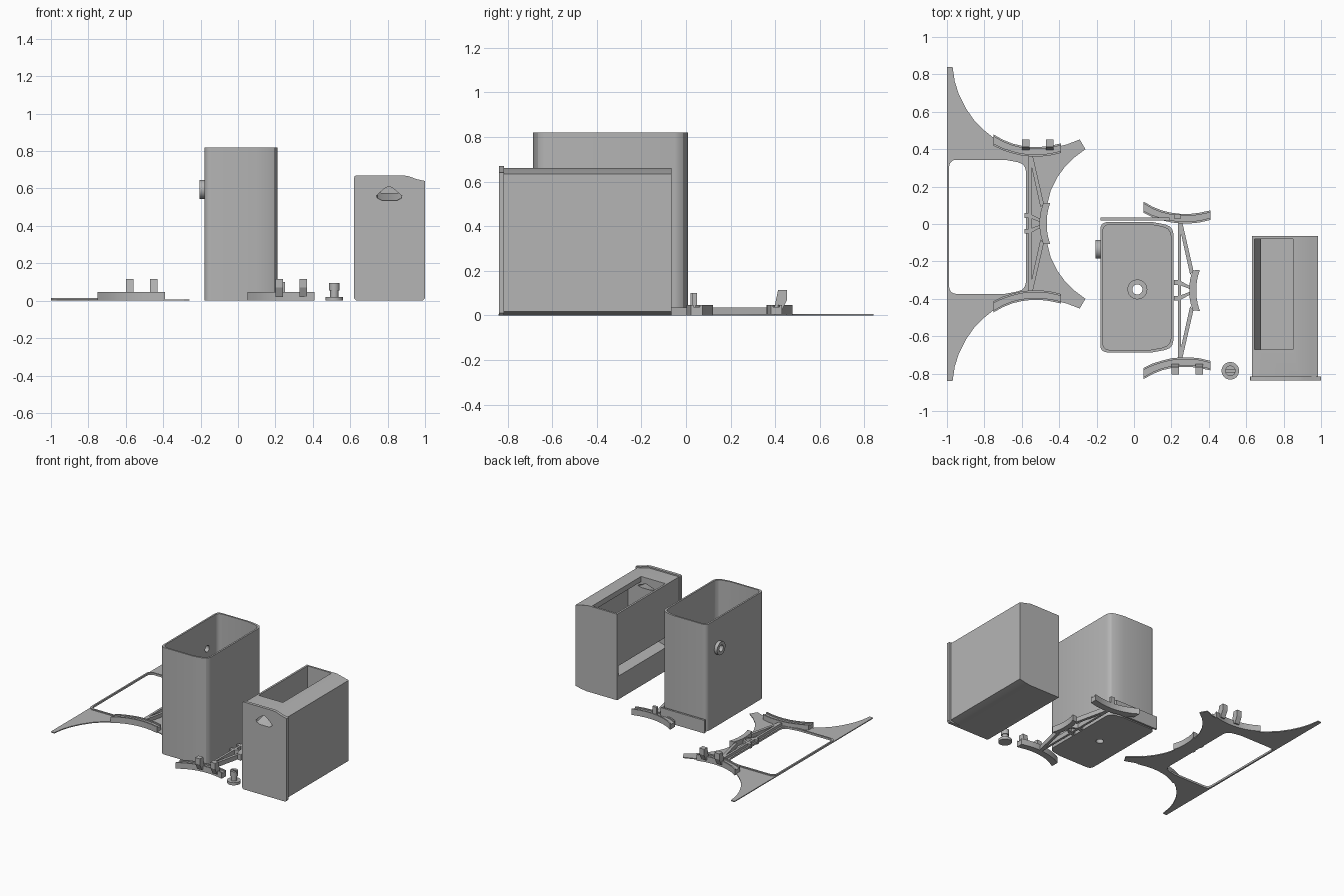
import bpy, bmesh, math

if "Cube" in bpy.data.objects:
    bpy.data.objects.remove(bpy.data.objects["Cube"])

grey = bpy.data.materials.new("plain_grey")
grey.diffuse_color = (0.46, 0.46, 0.46, 1)
grey.use_nodes = True
grey.node_tree.nodes["Principled BSDF"].inputs["Base Color"].default_value = grey.diffuse_color


def prism(name, pts, lo, hi, axis="z", far=None):
    """Extrude a 2D outline from lo to hi; far may reshape the second end."""
    place = {"z": lambda a, b, c: (a, b, c),
             "y": lambda a, b, c: (a, c, b),
             "x": lambda a, b, c: (c, a, b)}[axis]
    bm = bmesh.new()
    a = [bm.verts.new(place(p[0], p[1], lo)) for p in pts]
    b = [bm.verts.new(place(p[0], p[1], hi)) for p in (far or pts)]
    n = len(pts)
    bm.faces.new(a)
    bm.faces.new(b)
    for i in range(n):
        j = (i + 1) % n
        bm.faces.new((a[i], a[j], b[j], b[i]))
    bmesh.ops.recalc_face_normals(bm, faces=bm.faces)
    me = bpy.data.meshes.new(name)
    bm.to_mesh(me)
    bm.free()
    me.materials.append(grey)
    ob = bpy.data.objects.new(name, me)
    bpy.context.collection.objects.link(ob)
    return ob


def box(name, x0, x1, y0, y1, z0, z1):
    return prism(name, [(x0, y0), (x1, y0), (x1, y1), (x0, y1)], z0, z1)


def circle(u, v, r, n=32):
    return [(u + r * math.cos(2 * math.pi * i / n), v + r * math.sin(2 * math.pi * i / n)) for i in range(n)]


def cut(ob, *cutters):
    for c in cutters:
        m = ob.modifiers.new("cut", "BOOLEAN")
        m.operation, m.object, m.solver = "DIFFERENCE", c, "EXACT"
        bpy.context.view_layer.objects.active = ob
        bpy.ops.object.modifier_apply(modifier=m.name)


def discard(*obs):
    for o in obs:
        bpy.data.objects.remove(o)


def bin_outline(g=0.0, dx=0.0, dy=0.0):
    """Rounded on the left, softly tapered on the right; g grows it outward."""
    x0, x1, h, r = -0.18 - g, 0.21 + g, 0.348 + g, 0.035
    half = [(x0 + r - r * math.sin(t), h - r + r * math.cos(t))
            for t in [math.pi / 2 * (1 - i / 5) for i in range(6)]]
    half += [(x1 - 0.11, h), (x1 - 0.045, h - 0.012), (x1 - 0.018, h - 0.023),
             (x1 - 0.005, h - 0.04), (x1, h - 0.06)]
    full = half + [(x, -y) for x, y in reversed(half)]
    return [(x + dx, y - 0.338 + dy) for x, y in full]


# Open bin with drain hole and side boss
tall_bin = prism("tall_bin", bin_outline(), 0, 0.82)
cavity = prism("cavity", bin_outline(-0.013), 0.015, 0.9)
drain = prism("drain", circle(0.018, -0.35, 0.027), -0.1, 0.2)
port = prism("port", circle(-0.135, 0.595, 0.025), -0.3, -0.1, "x")
cut(tall_bin, cavity, drain, port)
drain_collar = prism("drain_collar", circle(0.018, -0.35, 0.053), 0.014, 0.035)
cut(drain_collar, drain)
side_boss = prism("side_boss", circle(-0.135, 0.595, 0.05), -0.205, -0.178, "x")
cut(side_boss, port)
discard(cavity, drain, port)

# Thin plate standing behind the bin
box("rear_plate", -0.18, 0.19, 0.02, 0.035, 0, 0.1)

# Dispenser box: sloped roof edge, top opening, ramp and side slot
shell = [(0.63, 0.0), (0.89, 0.0), (0.945, 0.008), (0.985, 0.018), (0.985, 0.635),
         (0.945, 0.645), (0.885, 0.66), (0.63, 0.66)]
dispenser_box = prism("dispenser_box", shell, -0.82, -0.065, "y")
chute = prism("chute", [(0.85, 0.8), (0.85, 0.62), (0.96, 0.6), (0.96, 0.28), (0.6, 0.17),
                        (0.6, 0.25), (0.68, 0.27), (0.645, 0.4), (0.645, 0.8)],
              -0.67, -0.08, "y")
panel = [(0.62, 0.012), (0.632, 0.0), (0.988, 0.0), (1.0, 0.012), (1.0, 0.64), (0.955, 0.65),
         (0.91, 0.666), (0.88, 0.67), (0.635, 0.67), (0.624, 0.666), (0.62, 0.655)]
front_panel = prism("front_panel", panel, -0.838, -0.815, "y")
grip = [(0.74, 0.56), (0.745, 0.545), (0.77, 0.532), (0.85, 0.532), (0.873, 0.545),
        (0.876, 0.56), (0.83, 0.6), (0.808, 0.612), (0.785, 0.6)]
finger_hole = prism("finger_hole", grip, -0.85, -0.65, "y",
                    [(x, 0.58 + (z - 0.532) * 0.4) for x, z in grip])
cut(dispenser_box, chute, finger_hole)
cut(front_panel, finger_hole)
discard(chute, finger_hole)

# Small knob with a slotted head
kx, ky = 0.515, -0.785
prism("knob_base", circle(kx, ky, 0.047), 0, 0.02)
prism("knob_neck", circle(kx, ky, 0.022), 0.019, 0.06)
knob_head = prism("knob_head", circle(kx, ky, 0.028), 0.055, 0.095)
slot = box("slot", kx - 0.05, kx + 0.05, ky - 0.006, ky + 0.006, 0.078, 0.12)
cut(knob_head, slot)
discard(slot)

# Bracket truss with curved rests, used twice
near = [(0.05, 0.06), (0.1, 0.036), (0.15, 0.02), (0.2, 0.008), (0.25, 0.003),
        (0.3, 0.003), (0.35, 0.008), (0.41, 0.022)]
away = [(0.05, 0.12), (0.1, 0.092), (0.15, 0.072), (0.2, 0.06), (0.25, 0.054),
        (0.3, 0.054), (0.35, 0.06), (0.41, 0.073)]
MID = -0.355


def bracket(label, dx, dy, peg_side):
    def at(pts, s=1):
        return [(x + dx, (y if s > 0 else 2 * MID - y) + dy) for x, y in pts]

    for s, side in ((1, "back"), (-1, "front")):
        prism(f"{label}_{side}_rest", at(near + away[::-1], s), 0, 0.037)
        lip = [(x, y - 0.011) for x, y in away]
        prism(f"{label}_{side}_rest_lip", at(lip + away[::-1], s), 0.03, 0.046)
        low = [(x, y + 0.011) for x, y in near]
        prism(f"{label}_{side}_rest_rim", at(near + low[::-1], s), 0.03, 0.046)
        # diagonal arm and cross tie
        prism(f"{label}_{side}_arm", at([(0.238, 0.01), (0.258, 0.01), (0.318, -0.25),
                                        (0.3, -0.27)], s), 0, 0.035)
        prism(f"{label}_{side}_tie", at([(0.215, -0.3), (0.24, -0.3), (0.305, -0.335),
                                        (0.305, -0.35), (0.24, -0.325), (0.215, -0.325)], s), 0, 0.035)
        # pair of leaning pegs on one rest
        if s == peg_side:
            peg = [(0.035, 0.02), (0.07, 0.02), (0.095, 0.07), (0.095, 0.115), (0.055, 0.115)]
            for i, x in enumerate((0.2, 0.33)):
                prism(f"{label}_peg_{i}",
                      [((y if s > 0 else 2 * MID - y) + dy, z) for y, z in peg],
                      x + dx, x + 0.04 + dx, "x")
    box(f"{label}_spine", 0.235 + dx, 0.252 + dx, -0.715 + dy, 0.01 + dy, 0, 0.035)
    # side clip, curved like the rests
    arc = [(-0.11, 0.352), (-0.07, 0.34), (-0.03, 0.334), (0.03, 0.334), (0.07, 0.34), (0.11, 0.352)]
    clip = [(x, y + MID) for y, x in arc] + [(x - 0.038, y * 0.97 + MID) for y, x in reversed(arc)]
    prism(f"{label}_clip", at(clip), 0, 0.046)


bracket("loose_bracket", 0, 0, -1)
bracket("base_bracket", -0.8, 0.358, 1)
box("rest_tab", 0.215, 0.25, 0.03, 0.05, 0.03, 0.1)

# Thin flared base sheet with a bin-shaped window and raised rim
half = [(-1, 0.84), (-0.97, 0.84), (-0.958, 0.76), (-0.935, 0.69), (-0.9, 0.62), (-0.855, 0.555),
        (-0.8, 0.5), (-0.75, 0.46), (-0.68, 0.425), (-0.6, 0.402), (-0.52, 0.398), (-0.44, 0.405),
        (-0.36, 0.425), (-0.29, 0.452), (-0.26, 0.4), (-0.32, 0.355), (-0.37, 0.305),
        (-0.41, 0.25), (-0.445, 0.18), (-0.465, 0.1)]
base_sheet = prism("base_sheet", half + [(x, -y) for x, y in reversed(half)], 0, 0.007)
window_rim = prism("window_rim", bin_outline(0.022, -0.798, 0.323), 0, 0.015)
window = prism("window", bin_outline(0.01, -0.798, 0.323), -0.1, 0.1)
cut(base_sheet, window)
cut(window_rim, window)
discard(window)

# Smooth the rounded walls, keep corners crisp
bpy.ops.object.select_all(action="SELECT")
bpy.context.view_layer.objects.active = tall_bin
bpy.ops.object.shade_smooth_by_angle(angle=math.radians(25))
